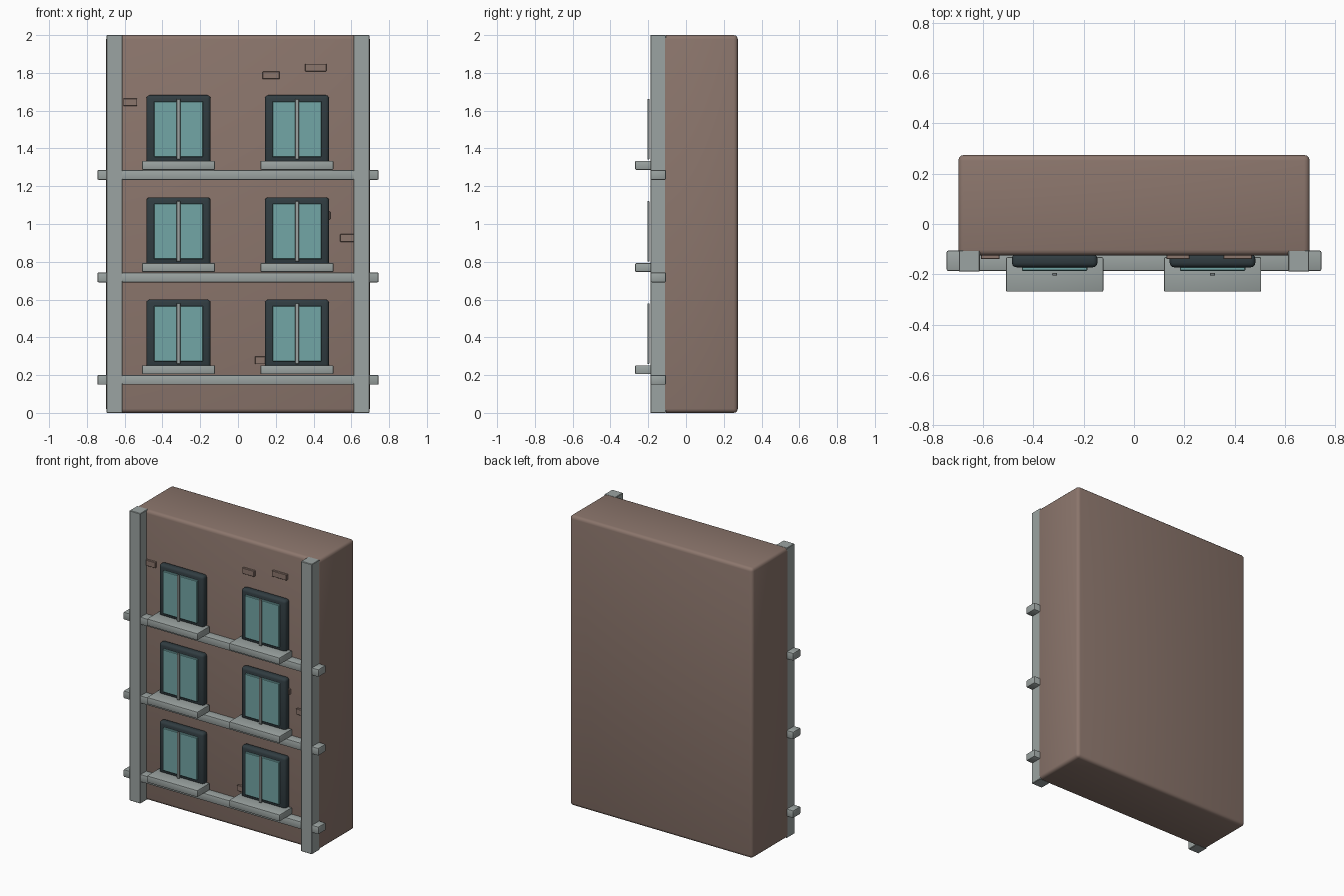
import bpy, math

if "Cube" in bpy.data.objects:
    bpy.data.objects.remove(bpy.data.objects["Cube"])


def material(name, rgb):
    m = bpy.data.materials.new(name)
    m.diffuse_color = (*rgb, 1)
    m.use_nodes = True
    m.node_tree.nodes["Principled BSDF"].inputs["Base Color"].default_value = m.diffuse_color
    return m


BRICK = material("brick_brown", (0.26, 0.18, 0.15))
STONE = material("stone_grey", (0.33, 0.37, 0.36))
DARK = material("frame_dark", (0.03, 0.045, 0.052))
GLASS = material("glass_teal", (0.17, 0.38, 0.38))


def box(name, x, y, z, mat, bevel=0.0, segments=2):
    """Bevelled box from (min, max) ranges along each axis."""
    ranges = (x, y, z)
    bpy.ops.mesh.primitive_cube_add(size=1, location=[(a + b) / 2 for a, b in ranges])
    ob = bpy.context.object
    ob.name = name
    ob.scale = [b - a for a, b in ranges]
    bpy.ops.object.transform_apply(location=False, rotation=False, scale=True)
    ob.data.materials.append(mat)
    if bevel:
        mod = ob.modifiers.new("bevel", 'BEVEL')
        mod.width = bevel
        mod.segments = segments
        bpy.ops.object.modifier_apply(modifier=mod.name)
        bpy.ops.object.shade_smooth_by_angle(angle=math.radians(35))
    return ob


# Main building block
box("wall_block", (-0.698, 0.698), (-0.125, 0.274), (0, 2), BRICK, 0.022, 3)

# Corner pillars
for side, s in (("left", -1), ("right", 1)):
    xs = sorted((s * 0.612, s * 0.696))
    box(f"pillar_{side}", xs, (-0.189, -0.105), (0, 2), STONE, 0.003, 1)

# Storeys: one ledge and two windows each
for i in range(3):
    zl = 0.175 + 0.5425 * i
    box(f"ledge_{i}", (-0.744, 0.744), (-0.187, -0.106), (zl - 0.026, zl + 0.026), STONE, 0.006)
    zc = 0.42 + 0.541 * i
    for side, cx in (("left", -0.315), ("right", 0.312)):
        tag = f"{side}_{i}"
        box(f"window_frame_{tag}", (cx - 0.17, cx + 0.17), (-0.172, -0.12),
            (zc - 0.18, zc + 0.18), DARK, 0.018, 3)
        box(f"window_glass_{tag}", (cx - 0.13, cx + 0.13), (-0.186, -0.16),
            (zc - 0.147, zc + 0.147), GLASS, 0.003, 1)
        box(f"window_mullion_{tag}", (cx - 0.01, cx + 0.01), (-0.205, -0.194),
            (zc - 0.16, zc + 0.16), STONE, 0.002, 1)
        box(f"window_sill_{tag}", (cx - 0.193, cx + 0.193), (-0.269, -0.132),
            (zc - 0.215, zc - 0.168), STONE, 0.005)

# Raised bricks on the facade: x range, centre height
bricks = [((0.13, 0.22), 1.787), ((0.355, 0.468), 1.828), ((-0.607, -0.534), 1.645),
          ((0.41, 0.49), 1.045), ((0.54, 0.63), 0.926), ((0.09, 0.18), 0.278)]
for n, (xs, z) in enumerate(bricks):
    box(f"raised_brick_{n}", xs, (-0.14, -0.115), (z - 0.02, z + 0.02), BRICK, 0.002, 1)
